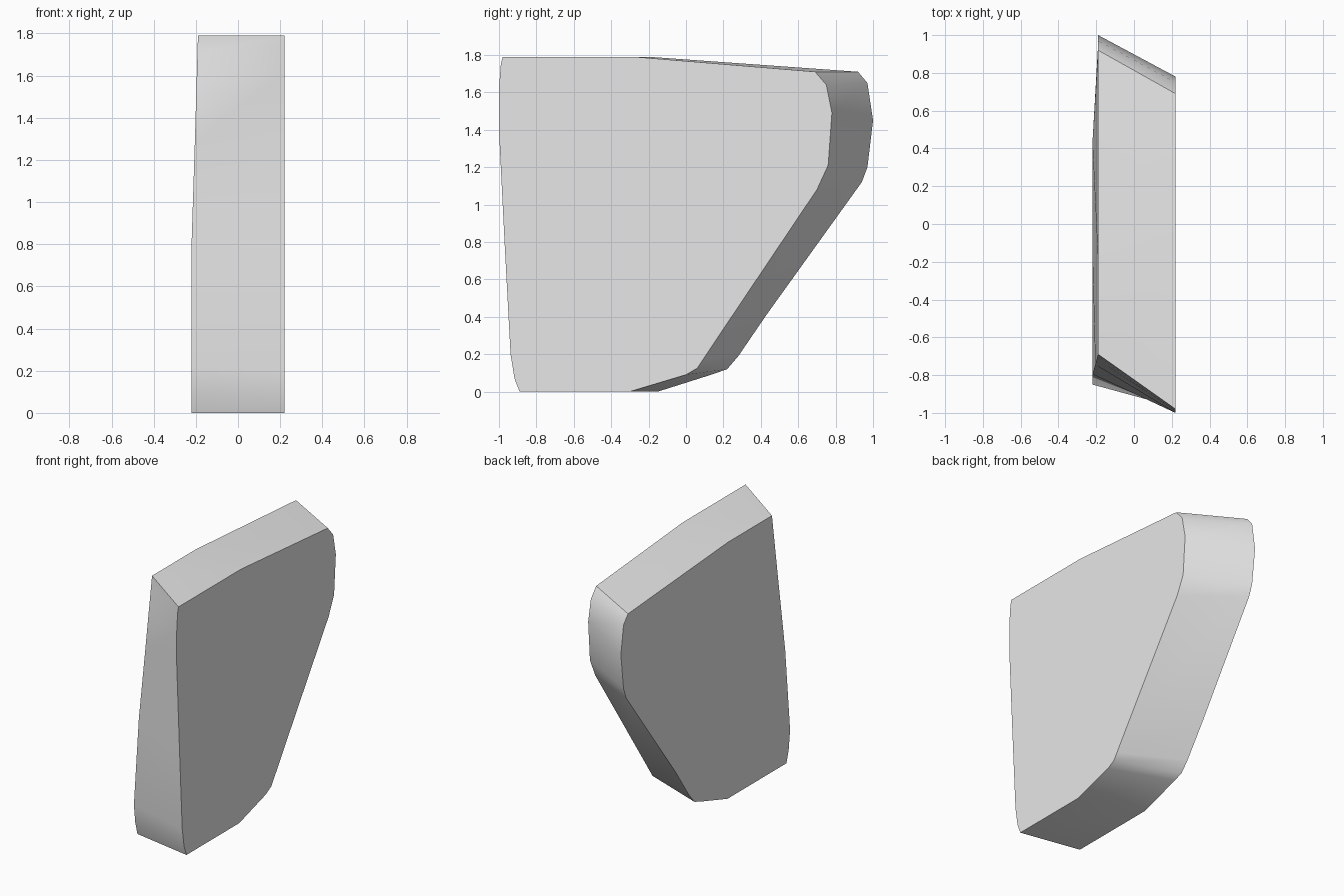
import bpy
import bmesh
import math

cube = bpy.data.objects.get("Cube")
if cube:
    bpy.data.objects.remove(cube, do_unlink=True)

# Matching side outlines (y, z): down the front, along the bottom, up the back
LEFT_OUTLINE = [
    (-.98, 1.79), (-.99, 1.75), (-1, 1.62), (-1, 1.4), (-.97, .8), (-.938, .2),
    (-.917, .07), (-.89, 0), (-.3, 0), (0, .09), (.06, .125), (.09, .17),
    (.2, .335), (.7, 1.08), (.76, 1.21), (.78, 1.49), (.75, 1.64), (.69, 1.71),
    (-.28, 1.79)]
RIGHT_OUTLINE = [
    (-.69, 1.79), (-.7, 1.7), (-.715, 1.56), (-.745, 1.28), (-.795, .81), (-.85, .22),
    (-.835, .09), (-.81, 0), (-.15, 0), (.15, .095), (.22, .12), (.28, .19),
    (.43, .41), (.94, 1.12), (.97, 1.2), (1, 1.45), (.97, 1.65), (.92, 1.71),
    (-.2, 1.79)]
HALF_WIDTH = .22


def clamp(t):
    return max(0, min(1, t))


def right_x(y, z):
    """The right side leans slightly inward toward its top and back."""
    return -HALF_WIDTH + .03 * max(clamp((z - .85) / .85), clamp((y - .43) / .52))


def make_material(name, grey):
    mat = bpy.data.materials.new(name)
    mat.use_nodes = True
    color = (grey, grey, grey, 1)
    mat.diffuse_color = color
    mat.node_tree.nodes["Principled BSDF"].inputs["Base Color"].default_value = color
    return mat


# Skewed slab: two side caps joined by a band of faces
bm = bmesh.new()
left = [bm.verts.new((HALF_WIDTH, y, z)) for y, z in LEFT_OUTLINE]
right = [bm.verts.new((right_x(y, z), y, z)) for y, z in RIGHT_OUTLINE]
bm.faces.new(left)
right_cap = bm.faces.new(right[::-1])
count = len(left)
for i in range(count):
    j = (i + 1) % count
    bm.faces.new((left[i], right[i], right[j], left[j]))
bmesh.ops.triangulate(bm, faces=[right_cap])
bmesh.ops.recalc_face_normals(bm, faces=bm.faces[:])

mesh = bpy.data.meshes.new("slanted_slab")
bm.to_mesh(mesh)
bm.free()
mesh.materials.append(make_material("light_grey", .8))
slab = bpy.data.objects.new("slanted_slab", mesh)
bpy.context.collection.objects.link(slab)

# Soft band, crisp rims
bpy.ops.object.select_all(action="DESELECT")
slab.select_set(True)
bpy.context.view_layer.objects.active = slab
bpy.ops.object.shade_smooth_by_angle(angle=math.radians(30))
